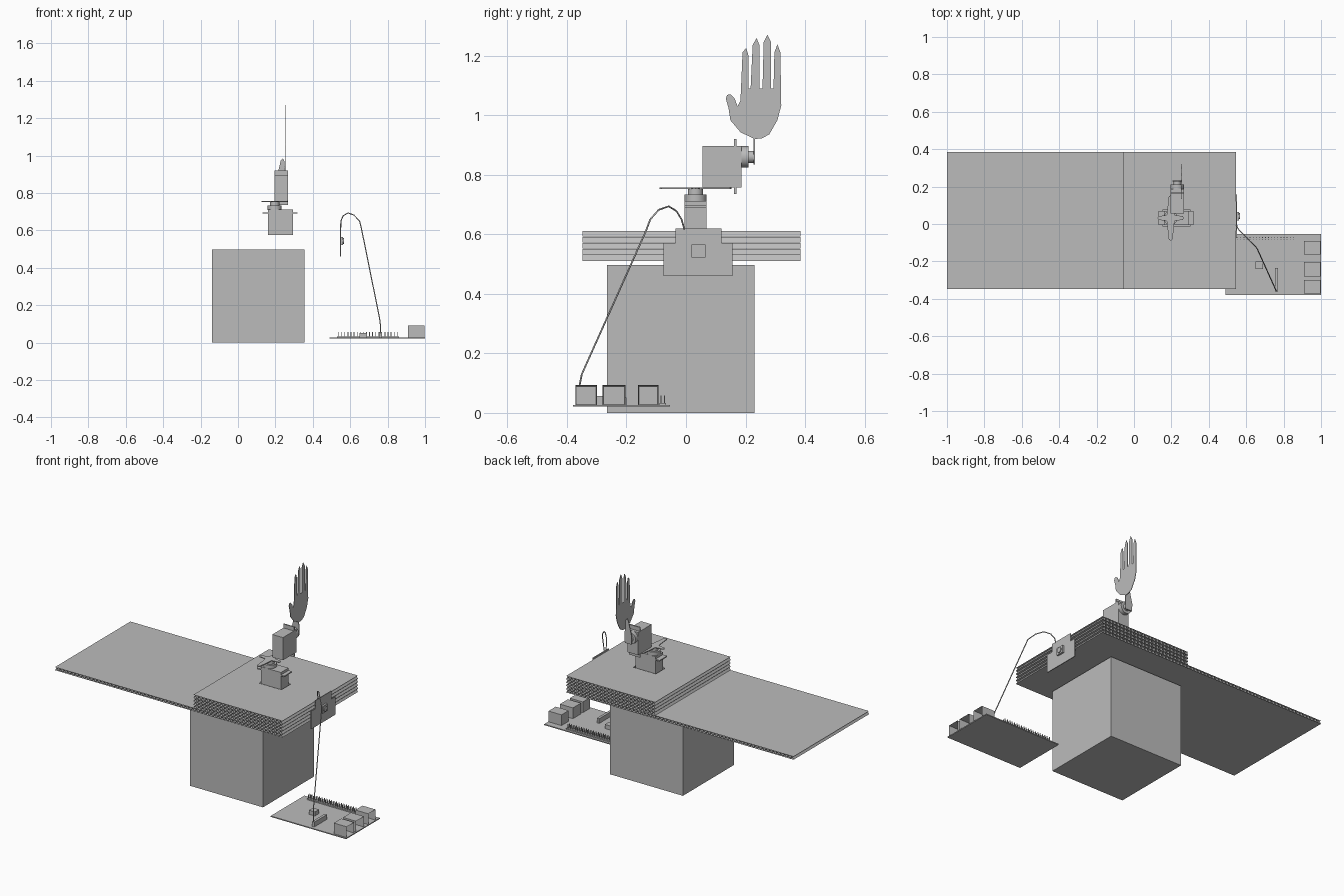
import bpy, bmesh, math
from mathutils import Vector

if "Cube" in bpy.data.objects:
    bpy.data.objects.remove(bpy.data.objects["Cube"])

grey = bpy.data.materials.new("plain grey")
grey.diffuse_color = (0.5, 0.5, 0.5, 1)
grey.use_nodes = True
grey.node_tree.nodes["Principled BSDF"].inputs["Base Color"].default_value = grey.diffuse_color


def finish(name, bm):
    me = bpy.data.meshes.new(name)
    bm.to_mesh(me)
    bm.free()
    me.materials.append(grey)
    ob = bpy.data.objects.new(name, me)
    bpy.context.collection.objects.link(ob)
    return ob


def add_box(bm, x0, x1, y0, y1, z0, z1):
    vs = bmesh.ops.create_cube(bm, size=1)["verts"]
    for v in vs:
        v.co = ((x0 + x1) / 2 + v.co.x * (x1 - x0),
                (y0 + y1) / 2 + v.co.y * (y1 - y0),
                (z0 + z1) / 2 + v.co.z * (z1 - z0))
    return vs


def box(name, *dims):
    bm = bmesh.new()
    add_box(bm, *dims)
    return finish(name, bm)


def cylinder(name, a, b, r, n=24):
    a, b = Vector(a), Vector(b)
    bm = bmesh.new()
    bmesh.ops.create_cone(bm, cap_ends=True, segments=n, radius1=r, radius2=r,
                          depth=(b - a).length)
    rot = (b - a).to_track_quat('Z', 'Y')
    for v in bm.verts:
        v.co = rot @ v.co + (a + b) / 2
    for f in bm.faces:
        f.smooth = len(f.verts) == 4
    for e in bm.edges:
        e.smooth = all(f.smooth for f in e.link_faces)
    return finish(name, bm)


def plate(name, pts, offset):
    """Outline of 3D points, extruded along offset."""
    bm = bmesh.new()
    face = bm.faces.new([bm.verts.new(p) for p in pts])
    ext = bmesh.ops.extrude_face_region(bm, geom=[face])["geom"]
    for v in ext:
        if isinstance(v, bmesh.types.BMVert):
            v.co += Vector(offset)
    bmesh.ops.recalc_face_normals(bm, faces=bm.faces)
    return finish(name, bm)


# Pedestal block
box("pedestal", -0.14, 0.355, -0.265, 0.23, 0, 0.497)

# Corrugated boards: thin liners with a zigzag core, fluted along y
Y0, Y1 = -0.347, 0.385
HOLE = (0.152, 0.303, -0.012, 0.076)


def quad(bm, *pts):
    bm.faces.new([bm.verts.new(p) for p in pts])


def liner(bm, x0, x1, z, hole):
    h0, h1, k0, k1 = HOLE
    parts = [(x0, x1, Y0, Y1)]
    if hole:
        parts = [(x0, h0, Y0, Y1), (h1, x1, Y0, Y1), (h0, h1, Y0, k0), (h0, h1, k1, Y1)]
    for a, b, c, d in parts:
        quad(bm, (a, c, z), (b, c, z), (b, d, z), (a, d, z))


def board(name, x0, x1, z0, z1, hole):
    bm = bmesh.new()
    liner(bm, x0, x1, z0, hole)
    liner(bm, x0, x1, z1, hole)
    n = round((x1 - x0) / 0.0125)
    for i in range(n):
        a, b = (x0 + (x1 - x0) * k / n for k in (i, i + 1))
        za, zb = (z0, z1) if i % 2 == 0 else (z1, z0)
        spans = [(Y0, Y1)]
        if hole and b > HOLE[0] and a < HOLE[1]:
            spans = [(Y0, HOLE[2]), (HOLE[3], Y1)]
        for c, d in spans:
            quad(bm, (a, c, za), (b, c, zb), (b, d, zb), (a, d, za))
    return finish(name, bm)


T = 0.0204
for i in range(5):
    z = 0.51 + i * T
    board("base_board" if i == 0 else "upper_board_%d" % i,
          -1.0 if i == 0 else -0.06, 0.545, z + 0.0006, z + T - 0.0006, i >= 3)

# Lower servo, standing in the cut-out
box("lower_servo_body", 0.16, 0.295, -0.005, 0.069, 0.575, 0.712)
box("lower_servo_tabs", 0.131, 0.318, -0.005, 0.069, 0.69, 0.697)
cylinder("lower_servo_gearbox", (0.196, 0.032, 0.71), (0.196, 0.032, 0.733), 0.037)
cylinder("lower_servo_shaft", (0.196, 0.032, 0.73), (0.196, 0.032, 0.754), 0.025)


# Cross-shaped servo horn with tapered arms
def horn(name, centre, u, v, arms, off):
    """arms: length, root half width, tip half width per direction."""
    c, u, v = Vector(centre), Vector(u), Vector(v)
    pts = []
    for k, (length, root, tip) in enumerate(arms):
        d = (u, v, -u, -v)[k]
        s = (v, -u, -v, u)[k]
        pts += [c + d * 0.022 - s * root, c + d * length - s * tip,
                c + d * (length + tip * 0.6), c + d * length + s * tip,
                c + d * 0.022 + s * root]
    return plate(name, pts, off)


horn("lower_servo_horn", (0.196, 0.032, 0.752), (1, 0, 0), (0, 1, 0),
     [(0.065, 0.015, 0.01), (0.115, 0.02, 0.01),
      (0.065, 0.015, 0.01), (0.115, 0.02, 0.01)], (0, 0, 0.005))

# Upper servo, lying so its shaft points backwards
box("upper_servo_body", 0.195, 0.267, 0.055, 0.187, 0.757, 0.896)
box("upper_servo_tabs", 0.195, 0.267, 0.161, 0.169, 0.735, 0.92)
cylinder("upper_servo_gearbox", (0.231, 0.185, 0.86), (0.231, 0.21, 0.86), 0.036)
cylinder("upper_servo_shaft", (0.231, 0.208, 0.86), (0.231, 0.229, 0.86), 0.02)
plate("upper_servo_horn",
      [(0.209, 0.227, 0.835), (0.253, 0.227, 0.835), (0.256, 0.227, 0.88),
       (0.247, 0.227, 0.975), (0.239, 0.227, 0.985), (0.229, 0.227, 0.975),
       (0.206, 0.227, 0.88)], (0, 0.005, 0))

# Flat hand
hand = [(.23, .92), (.183, .943), (.149, .983), (.143, 1.023), (.134, 1.055), (.138, 1.068),
        (.149, 1.07), (.163, 1.057), (.173, 1.03), (.183, 1.05), (.186, 1.117), (.19, 1.211),
        (.202, 1.226), (.21, 1.2), (.21, 1.09), (.217, 1.09), (.224, 1.235), (.237, 1.26),
        (.247, 1.235), (.247, 1.09), (.257, 1.09), (.261, 1.245), (.273, 1.27),
        (.286, 1.245), (.286, 1.09), (.294, 1.09), (.297, 1.211), (.307, 1.238),
        (.317, 1.211), (.32, 1.033), (.307, .983), (.28, .936), (.255, .922)]
plate("hand", [(0.25, y, z) for y, z in hand], (0.003, 0, 0))

# Button panel on the right edge
panel = [(-.075, .46), (.157, .46), (.157, .57), (.12, .57), (.12, .62),
         (-.035, .62), (-.035, .57), (-.075, .57)]
plate("button_panel", [(0.546, y, z) for y, z in panel], (0.005, 0, 0))
box("button_housing", 0.551, 0.562, 0.018, 0.065, 0.522, 0.566)
cylinder("button", (0.56, 0.0415, 0.544), (0.567, 0.0415, 0.544), 0.016)

# Cable from panel to circuit board
cu = bpy.data.curves.new("cable", 'CURVE')
cu.dimensions = '3D'
cu.bevel_depth = 0.003
cu.bevel_resolution = 1
path = [(.549, -.005, .615), (.55, -.015, .65), (.562, -.032, .678), (.588, -.058, .694),
        (.62, -.092, .682), (.65, -.12, .65), (.66, -.135, .61), (.757, -.35, .13),
        (.762, -.358, .09), (.762, -.358, .05)]
sp = cu.splines.new('POLY')
sp.points.add(len(path) - 1)
for p, co in zip(sp.points, path):
    p.co = (*co, 1)
cu.materials.append(grey)
bpy.context.collection.objects.link(bpy.data.objects.new("cable", cu))

# Circuit board with ports, chip, connector and pins
box("circuit_board", 0.488, 1.0, -0.38, -0.053, 0.021, 0.027)
for i, (a, b) in enumerate([(-.371, -.299), (-.281, -.203), (-.162, -.092)]):
    bm = bmesh.new()
    add_box(bm, 0.91, 0.998, a, b, 0.027, 0.093)
    bm.normal_update()
    front = [f for f in bm.faces if f.normal.x > 0.9]
    bmesh.ops.inset_region(bm, faces=front, thickness=0.005)
    for v in front[0].verts:  # recessed socket opening
        v.co.x -= 0.06
    finish("port_%d" % (i + 1), bm)
box("chip", 0.65, 0.69, -0.24, -0.2, 0.027, 0.052)
box("connector", 0.754, 0.77, -0.36, -0.235, 0.027, 0.056)

bm = bmesh.new()
add_box(bm, 0.53, 0.86, -0.089, -0.067, 0.027, 0.034)
for i in range(20):
    x = 0.538 + i * 0.0165
    for y in (-0.084, -0.072):
        add_box(bm, x - 0.002, x + 0.002, y - 0.002, y + 0.002, 0.027, 0.058)
finish("pin_header", bm)
